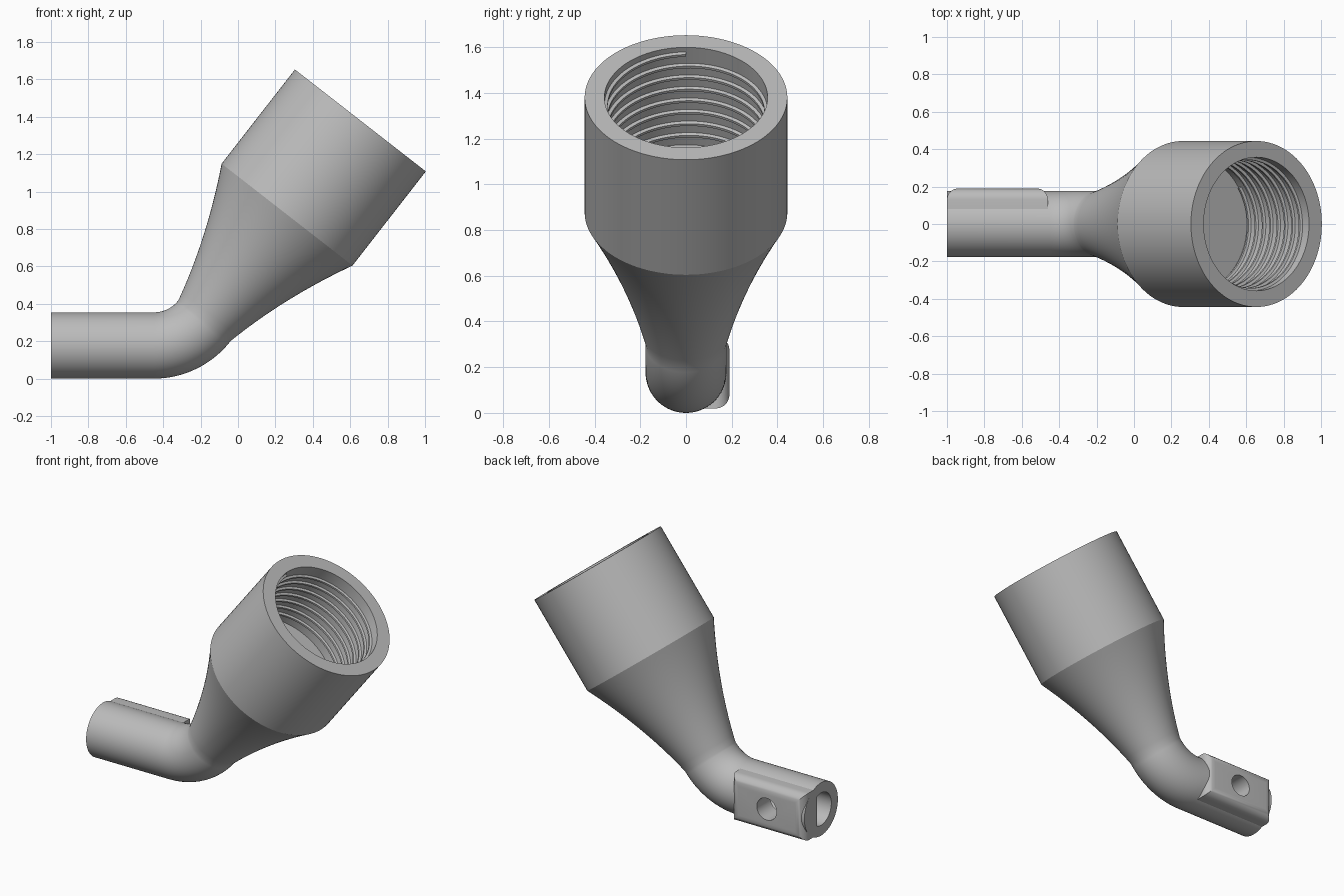
import bpy, bmesh, math
from mathutils import Vector, Matrix

if "Cube" in bpy.data.objects:
    bpy.data.objects.remove(bpy.data.objects["Cube"])

grey = bpy.data.materials.new("plain_grey")
grey.use_nodes = True
grey.diffuse_color = (0.5, 0.5, 0.5, 1)
grey.node_tree.nodes["Principled BSDF"].inputs["Base Color"].default_value = (0.5, 0.5, 0.5, 1)

SEG = 96
PIPE_R, BEND_R, TILT = 0.177, 0.343, math.radians(52.1)
BEND_X = -0.45
CUP_R, BORE_R, BORE_DEPTH = 0.4435, 0.357, 0.54
CONE_LEN, CUP_LEN = 0.719, 0.638
AXIS = Vector((math.cos(TILT), 0, math.sin(TILT)))
BEND_END = Vector((BEND_X + BEND_R * math.sin(TILT), 0, PIPE_R + BEND_R * (1 - math.cos(TILT))))
RIM = BEND_END + AXIS * (CONE_LEN + CUP_LEN)


def make_object(name, bm):
    bmesh.ops.recalc_face_normals(bm, faces=bm.faces[:])
    mesh = bpy.data.meshes.new(name)
    bm.to_mesh(mesh)
    bm.free()
    obj = bpy.data.objects.new(name, mesh)
    bpy.context.collection.objects.link(obj)
    mesh.materials.append(grey)
    return obj


def select_only(obj):
    bpy.ops.object.select_all(action="DESELECT")
    obj.select_set(True)
    bpy.context.view_layer.objects.active = obj


def sweep(sections):
    """Skin a list of point loops and cap both ends."""
    bm = bmesh.new()
    loops = [[bm.verts.new(p) for p in s] for s in sections]
    n = len(loops[0])
    for a, b in zip(loops, loops[1:]):
        for i in range(n):
            j = (i + 1) % n
            bm.faces.new((a[i], a[j], b[j], b[i]))
    bm.faces.new(loops[0])
    bm.faces.new(loops[-1])
    return bm


def around(angle, tilt):
    """Unit vector around an axis tilted up from +x."""
    return Vector((-math.sin(tilt) * math.sin(angle), math.cos(angle), math.cos(tilt) * math.sin(angle)))


def ring(center, tilt, radius):
    return [center + around(math.tau * i / SEG, tilt) * radius for i in range(SEG)]


def combine(target, other, operation):
    mod = target.modifiers.new(operation, "BOOLEAN")
    mod.operation, mod.object, mod.solver = operation, other, "EXACT"
    select_only(target)
    bpy.ops.object.modifier_apply(modifier=mod.name)
    bpy.data.objects.remove(other)


# Body: straight stem, bend, flared cone, cup, then back down into the bore
sections = [ring(Vector((-1, 0, PIPE_R)), 0, PIPE_R)]
for k in range(17):
    t = TILT * k / 16
    center = Vector((BEND_X + BEND_R * math.sin(t), 0, PIPE_R + BEND_R * (1 - math.cos(t))))
    sections.append(ring(center, t, PIPE_R))
for k in range(1, 17):
    u = k / 16
    radius = PIPE_R + (CUP_R - PIPE_R) * u - 0.1 * u * (1 - u)
    sections.append(ring(BEND_END + AXIS * CONE_LEN * u, TILT, radius))
sections.append(ring(RIM, TILT, CUP_R))
sections.append(ring(RIM, TILT, BORE_R))
sections.append(ring(RIM - AXIS * BORE_DEPTH, TILT, BORE_R))
body = make_object("angled_cup_body", sweep(sections))

# Flat clamp pad on the back of the stem, with rounded outer edges
bm = bmesh.new()
bmesh.ops.create_cube(bm, size=1, matrix=Matrix.Translation((-0.73, 0.095, PIPE_R)) @ Matrix.Diagonal((0.54, 0.19, 0.315, 1)))
outer = [e for e in bm.edges if all(v.co.y > 0.18 for v in e.verts)]
bmesh.ops.bevel(bm, geom=outer, offset=0.06, segments=8, profile=0.5, affect="EDGES")
combine(body, make_object("clamp_pad", bm), "UNION")

# D-shaped shaft socket in the stem end
socket = []
for x in (-1.1, -0.48):
    loop = ring(Vector((x, 0, PIPE_R)), 0, 0.108)
    for p in loop:
        p.y = min(p.y, 0.045)
    socket.append(loop)
combine(body, make_object("shaft_socket", sweep(socket)), "DIFFERENCE")

# Set screw hole through the pad into the socket
screw = [[Vector((-0.73 + 0.073 * math.cos(math.tau * i / 48), y, PIPE_R + 0.073 * math.sin(math.tau * i / 48)))
          for i in range(48)] for y in (-0.02, 0.3)]
combine(body, make_object("screw_hole", sweep(screw)), "DIFFERENCE")

# Helical thread ridge inside the cup
PITCH, TURNS = 0.064, 7.6
steps = int(TURNS * SEG)
profile = [(0.008, -0.013), (-0.014, -0.006), (-0.014, 0.006), (0.008, 0.013)]
thread = []
for s in range(steps + 1):
    turn = s / SEG
    depth = 0.035 + PITCH * turn
    out = around(math.tau * turn + math.pi / 2, TILT)
    thread.append([RIM - AXIS * (depth + d) + out * (BORE_R + r) for r, d in profile])
ridge = make_object("thread_ridge", sweep(thread))

for obj in (body, ridge):
    select_only(obj)
    bpy.ops.object.shade_smooth_by_angle(angle=math.radians(25))
